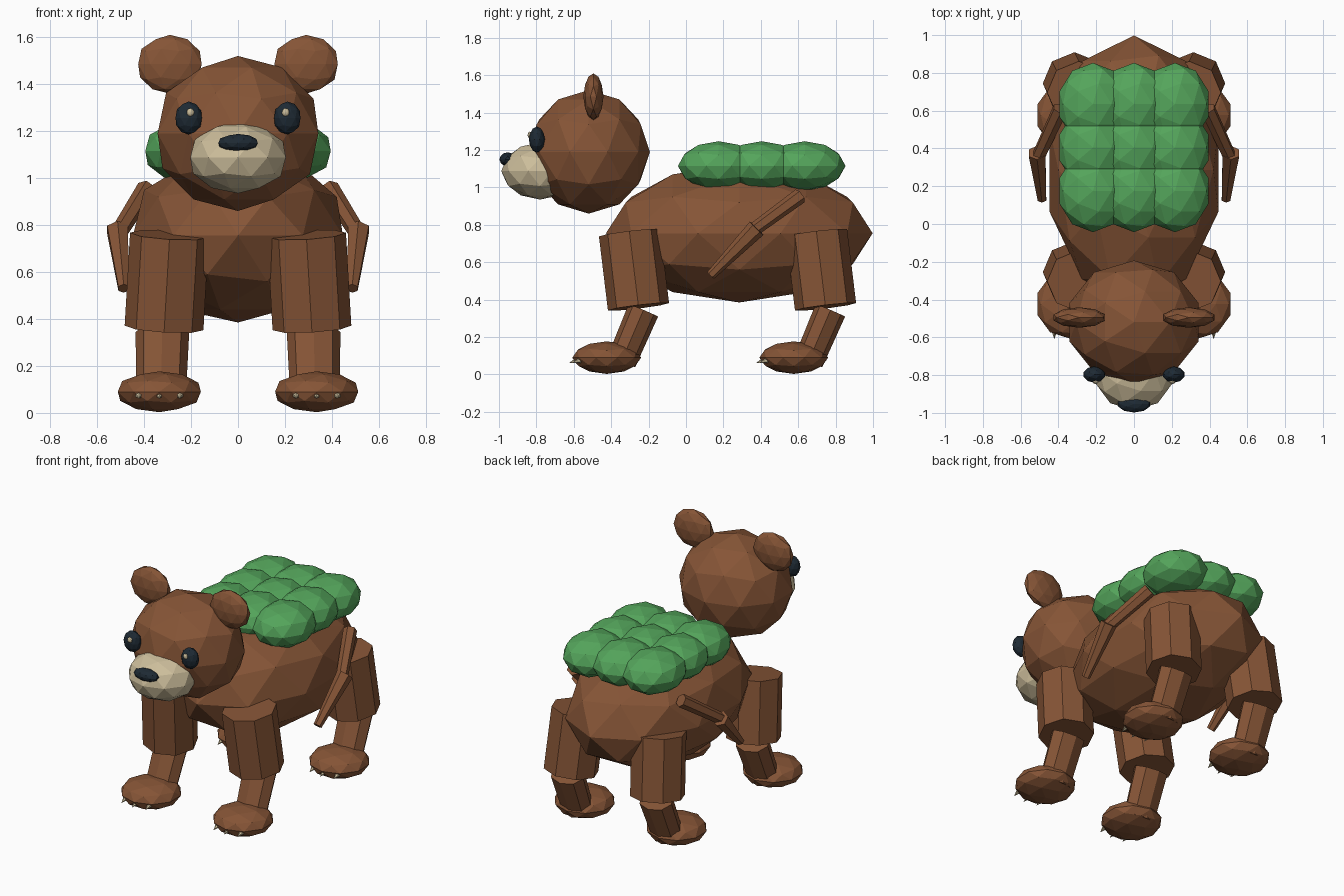
import bpy, bmesh
from mathutils import Vector, Matrix

if "Cube" in bpy.data.objects:
    bpy.data.objects.remove(bpy.data.objects["Cube"])


def material(name, rgb):
    m = bpy.data.materials.new(name)
    m.diffuse_color = (*rgb, 1)
    m.use_nodes = True
    m.node_tree.nodes["Principled BSDF"].inputs["Base Color"].default_value = m.diffuse_color
    return m


BROWN = material("brown fur", (0.238, 0.09, 0.037))
GREEN = material("leaf green", (0.089, 0.376, 0.105))
CREAM = material("cream", (0.61, 0.515, 0.33))
DARK = material("dark blue black", (0.013, 0.023, 0.034))


def finish(bm, name, mat):
    mesh = bpy.data.meshes.new(name)
    bm.to_mesh(mesh)
    bm.free()
    mesh.materials.append(mat)
    obj = bpy.data.objects.new(name, mesh)
    bpy.context.collection.objects.link(obj)
    return obj


def ball(name, centre, radii, mat, detail=2):
    """Faceted ellipsoid."""
    bm = bmesh.new()
    mtx = Matrix.Translation(centre) @ Matrix.Diagonal((*radii, 1))
    bmesh.ops.create_icosphere(bm, subdivisions=detail, radius=1, matrix=mtx)
    return finish(bm, name, mat)


def tube(name, start, end, r1, r2, mat, sides=8, depth_scale=1):
    """Capped, tapered prism between two points."""
    start, end = Vector(start), Vector(end)
    z = (end - start).normalized()
    x = Vector((1, 0, 0))
    x = (x - z * x.dot(z)).normalized()
    y = z.cross(x)
    rot = Matrix((x, y, z)).transposed().to_4x4()
    mtx = (Matrix.Translation((start + end) / 2) @ rot
           @ Matrix.Diagonal((1, depth_scale, 1, 1)))
    bm = bmesh.new()
    bmesh.ops.create_cone(bm, cap_ends=True, segments=sides, radius1=r1,
                          radius2=r2, depth=(end - start).length, matrix=mtx)
    return finish(bm, name, mat)


# Torso and head
ball("body", (0, 0.285, 0.755), (0.47, 0.713, 0.37), BROWN)
ball("head", (0, -0.52, 1.19), (0.36, 0.327, 0.33), BROWN)
ball("muzzle", (0, -0.78, 1.088), (0.214, 0.208, 0.153), CREAM)
ball("nose", (0, -0.953, 1.15), (0.088, 0.045, 0.038), DARK)

# Shell of nine rounded lumps on the back
for i in (-1, 0, 1):
    for j in (-1, 0, 1):
        ball("back_lump", (0.217 * i, 0.405 + 0.23 * j, 1.115),
             (0.187, 0.218, 0.132), GREEN)

for s, side in ((-1, "left"), (1, "right")):
    # Ears and eyes
    ball(side + "_ear", (s * 0.29, -0.495, 1.485), (0.142, 0.054, 0.125), BROWN)
    ball(side + "_eye", (s * 0.21, -0.797, 1.256), (0.059, 0.043, 0.07), DARK)
    ball(side + "_eye_glint", (s * 0.203, -0.835, 1.28),
         (0.016, 0.012, 0.018), CREAM)

    # Thin folded limb on the flank
    tube(side + "_flank_limb_upper", (s * 0.39, 0.61, 0.955),
         (s * 0.51, 0.35, 0.765), 0.042, 0.036, BROWN, 6)
    tube(side + "_flank_limb_lower", (s * 0.513, 0.378, 0.782),
         (s * 0.487, 0.132, 0.53), 0.051, 0.026, BROWN, 6)

    # Four legs, each with paw and claws
    for dy, end in ((0, "front"), (1.0, "rear")):
        label = f"{end}_{side}_"
        tube(label + "thigh", (s * 0.292, dy - 0.302, 0.758),
             (s * 0.315, dy - 0.254, 0.362), 0.168, 0.168, BROWN, 8, 0.98)
        tube(label + "shin", (s * 0.322, dy - 0.228, 0.343),
             (s * 0.328, dy - 0.345, 0.07), 0.114, 0.106, BROWN, 8, 0.75)
        ball(label + "paw", (s * 0.335, dy - 0.424, 0.09),
             (0.186, 0.184, 0.087), BROWN)
        for k in (-1, 0, 1):
            x = s * 0.335 + k * 0.087
            base = dy - 0.575 + 0.015 * abs(k)
            tube(label + "claw", (x, base, 0.078), (x, base - 0.05, 0.062),
                 0.018, 0, CREAM, 6)
